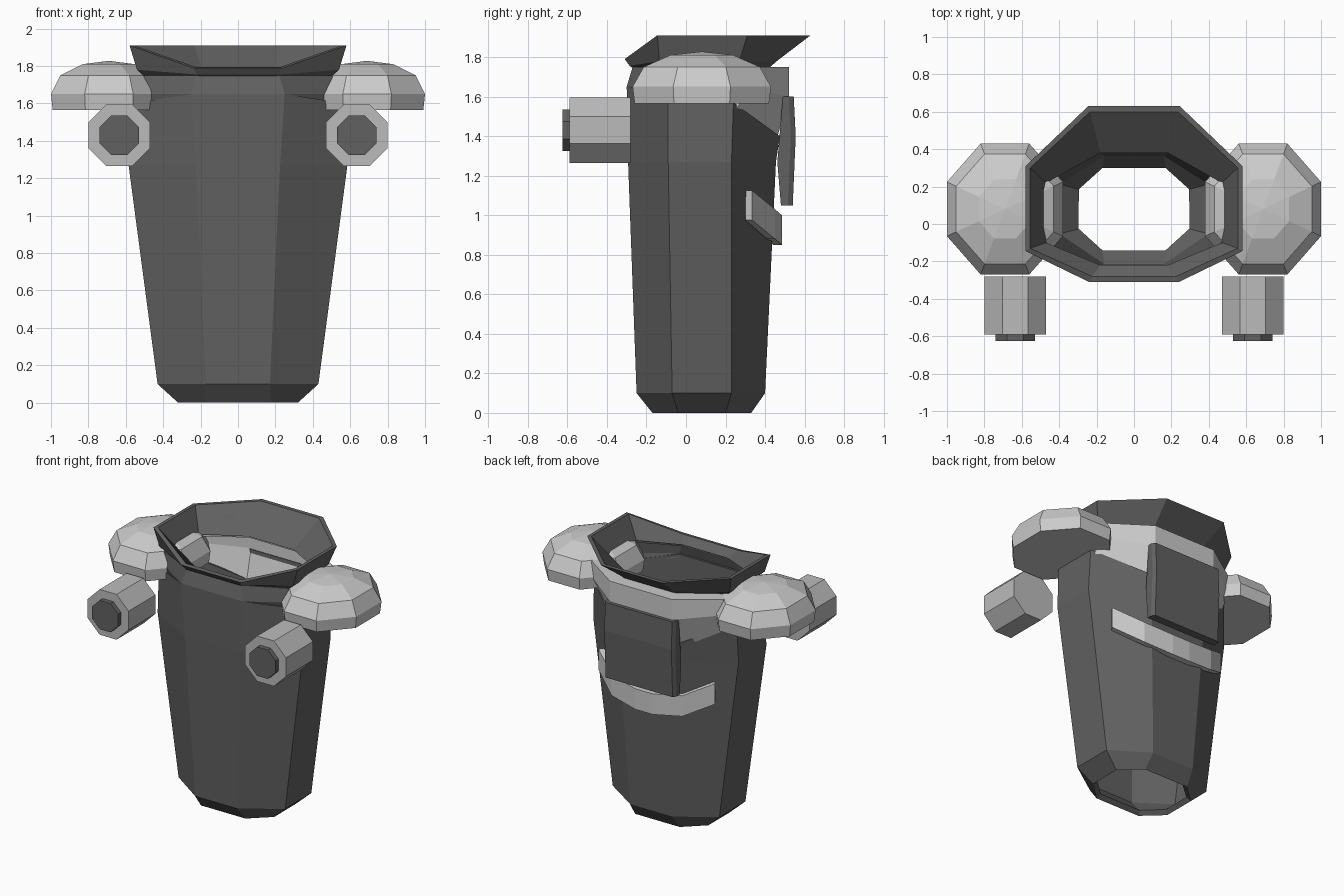
import bpy, bmesh, math

if "Cube" in bpy.data.objects:
    bpy.data.objects.remove(bpy.data.objects["Cube"])


def grey(name, v):
    m = bpy.data.materials.new(name)
    m.diffuse_color = (v, v, v, 1)
    m.use_nodes = True
    m.node_tree.nodes["Principled BSDF"].inputs["Base Color"].default_value = m.diffuse_color
    return m


DARK, MID, LIGHT = grey("dark", .12), grey("mid", .50), grey("light", .80)


def ring(fx, fy, sx, s1, s2, bx, by, z):
    """Eight-sided outline; z is one height or (front, side front, side back, back)."""
    if not isinstance(z, tuple):
        z = (z,) * 4
    return [(-fx, fy, z[0]), (fx, fy, z[0]), (sx, s1, z[1]), (sx, s2, z[2]),
            (bx, by, z[3]), (-bx, by, z[3]), (-sx, s2, z[2]), (-sx, s1, z[1])]


def loft(name, rings, mat, caps=False, wrap=False, wall=0, mirror=False, fix=False, front=None):
    bm = bmesh.new()
    rows = [[bm.verts.new(p) for p in r] for r in rings]
    n = len(rows[0])
    pairs = list(zip(rows, rows[1:]))
    if wrap:
        pairs.append((rows[-1], rows[0]))
    for a, b in pairs:
        for i in range(n):
            j = (i + 1) % n
            f = bm.faces.new((a[i], a[j], b[j], b[i]))
            if front and i in (0, 1, 7):
                f.material_index = 1
    if caps:
        bm.faces.new(rows[0][::-1])
        bm.faces.new(rows[-1])
    if fix:
        bmesh.ops.remove_doubles(bm, verts=bm.verts, dist=1e-4)
        bmesh.ops.recalc_face_normals(bm, faces=bm.faces)
    me = bpy.data.meshes.new(name)
    me.materials.append(mat)
    if front:
        me.materials.append(front)
    bm.to_mesh(me)
    bm.free()
    ob = bpy.data.objects.new(name, me)
    bpy.context.collection.objects.link(ob)
    if wall:
        m = ob.modifiers.new("wall", 'SOLIDIFY')
        m.thickness, m.offset = wall, -1
    if mirror:
        ob.modifiers.new("mirror", 'MIRROR')
    return ob


# Tapered open torso shell, cut lower at the back
loft("torso", [
    ring(.18, -.17, .32, -.04, .20, .18, .33, 0),
    ring(.17, -.25, .43, -.07, .23, .17, .40, .10),
    ring(.225, -.293, .585, -.09, .23, .23, .455, 1.27),
    ring(.25, -.30, .575, -.09, .24, .25, .475, (1.65, 1.60, 1.57, 1.40)),
], DARK, wall=.04)

# Shoulder yoke closing the gap up to the collar, dark across the front
loft("yoke", [
    ring(.24, -.285, .555, -.085, .23, .24, .435, (1.62, 1.57, 1.50, 1.30)),
    ring(.25, -.30, .55, -.10, .32, .25, .52, (1.65, 1.65, 1.64, 1.60)),
    ring(.22, -.27, .53, -.12, .33, .25, .52, 1.75),
    ring(.20, -.25, .50, -.11, .23, .20, .41, 1.75),
], LIGHT, wall=.025, front=DARK)

# Flared collar, dipping at the front
loft("collar", [
    ring(.20, -.27, .50, -.12, .23, .20, .42, 1.745),
    ring(.22, -.285, .54, -.135, .27, .21, .46, (1.755, 1.78, 1.78, 1.78)),
    ring(.24, -.31, .58, -.145, .31, .245, .63, (1.79, 1.91, 1.91, 1.91)),
    ring(.225, -.28, .555, -.13, .30, .235, .60, (1.795, 1.91, 1.91, 1.91)),
    ring(.18, -.22, .47, -.10, .22, .18, .38, 1.75),
], DARK, wrap=True)

# Domed shoulder pads
pad = []
for s, z in ((0, 1.565), (.97, 1.565), (1, 1.65), (.84, 1.75), (.45, 1.81), (0, 1.828)):
    base = ring(.13, -.35, .31, -.145, .145, .13, .35, z)
    pad.append([(.69 + x * s, .08 + y * s, h) for x, y, h in base])
loft("shoulder_pad", pad, LIGHT, mirror=True, fix=True)


# Eight-sided lamps with a small front lens
def tube(name, r, y0, y1, mat):
    r /= math.cos(math.pi / 8)
    ang = [math.pi * (i + .5) / 4 for i in range(8)]
    loft(name, [[(.635 + r * math.cos(a), y, 1.43 + r * math.sin(a)) for a in ang]
                for y in (y0, y1)], mat, caps=True, mirror=True, fix=True)


tube("lamp_body", .165, -.59, -.28, MID)
tube("lamp_lens", .105, -.625, -.585, DARK)

# Back panel with bevelled sides
profile = [(.49, 1.60), (.545, 1.60), (.555, 1.40), (.54, 1.05), (.48, 1.05), (.462, 1.27)]
panel = []
for x, cut in ((-.285, .025), (-.27, 0), (.27, 0), (.285, .025)):
    panel.append([(x, y - (cut if y > .5 else 0), z) for y, z in profile])
loft("back_panel", panel, DARK, caps=True, fix=True)

# Strap hugging the back of the torso: inner x, y, outer x, y, height
half = [(.446, .30, .47, .335, 1.05), (.27, .41, .285, .45, .955), (.07, .44, .07, .485, .925)]
strap = []
for side, pts in ((-1, half), (1, half[::-1])):
    for xi, yi, xo, yo, z in pts:
        strap.append([(side * xi, yi, z - .075), (side * xo, yo, z - .075),
                      (side * xo, yo, z + .075), (side * xi, yi, z + .075)])
loft("back_strap", strap, LIGHT, caps=True, fix=True)
